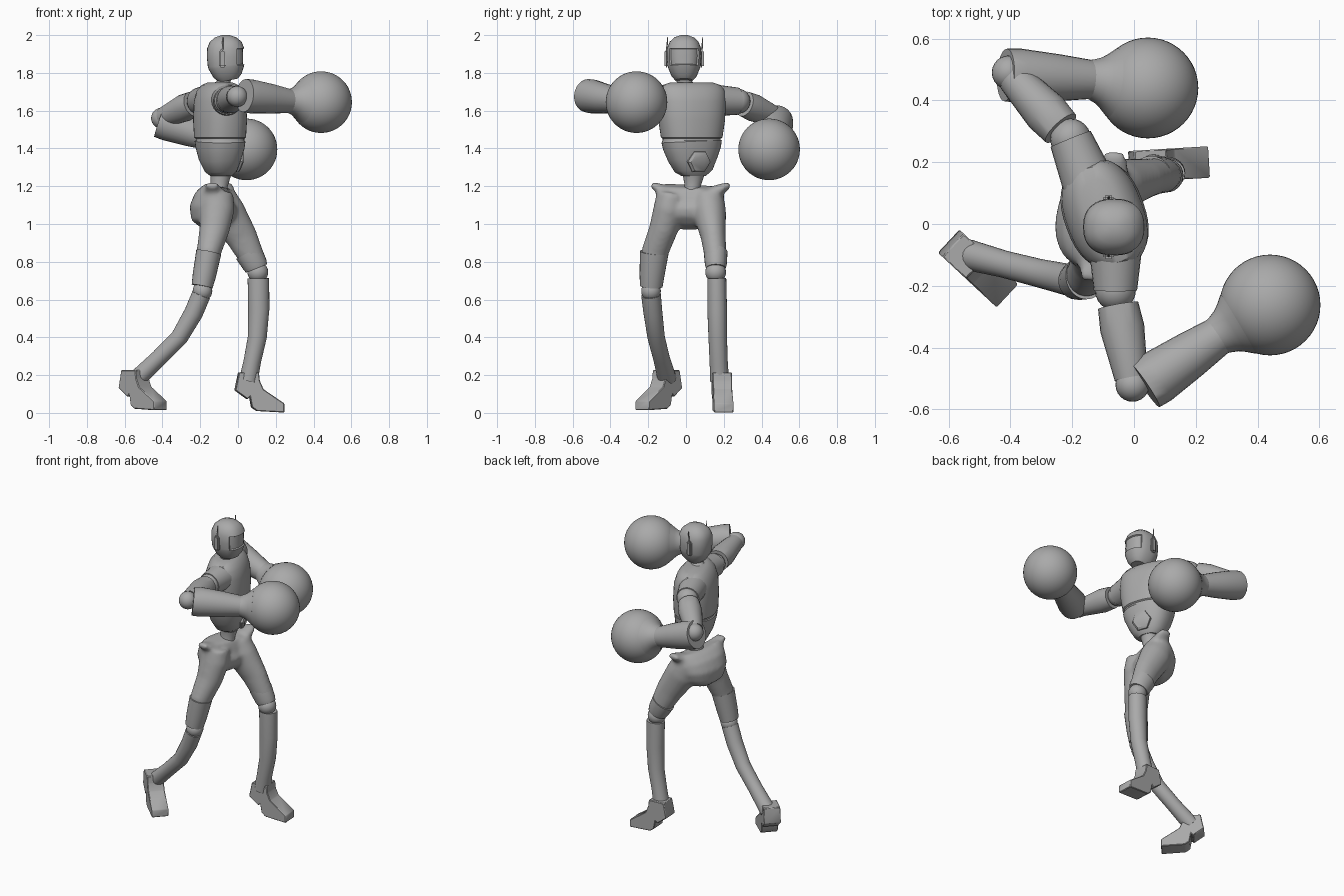
import bpy, bmesh, math
from mathutils import Vector, Matrix

old = bpy.data.objects.get("Cube")
if old:
    bpy.data.objects.remove(old)

grey = bpy.data.materials.new("plain_grey")
grey.use_nodes = True
COLOUR = (0.4, 0.4, 0.4, 1)
grey.diffuse_color = COLOUR
grey.node_tree.nodes["Principled BSDF"].inputs["Base Color"].default_value = COLOUR


def finish(name, bm, angle=35):
    """Turn a bmesh into a smooth shaded object with sharp edges kept."""
    bmesh.ops.recalc_face_normals(bm, faces=bm.faces)
    me = bpy.data.meshes.new(name)
    bm.to_mesh(me)
    bm.free()
    me.materials.append(grey)
    me.shade_smooth()
    me.set_sharp_from_angle(angle=math.radians(angle))
    ob = bpy.data.objects.new(name, me)
    bpy.context.collection.objects.link(ob)
    return ob


def add_loft(bm, rings, side=(0, 1, 0), n=24, p=1.0, hollow=()):
    """Rings are (x, y, z, half size along side, half size across)."""
    pts = [Vector(r[:3]) for r in rings]
    side = Vector(side)
    loops = []
    for i, r in enumerate(rings):
        t = (pts[min(i + 1, len(pts) - 1)] - pts[max(i - 1, 0)]).normalized()
        u = (side - t * side.dot(t)).normalized()
        v = t.cross(u)
        loop = []
        for k in range(n):
            a = math.tau * k / n
            c, s = math.cos(a), math.sin(a)
            c = math.copysign(abs(c) ** p, c)
            s = math.copysign(abs(s) ** p, s)
            loop.append(bm.verts.new(pts[i] + u * r[3] * c + v * r[-1] * s))
        loops.append(loop)
    for a, b in zip(loops, loops[1:]):
        for k in range(n):
            j = (k + 1) % n
            bm.faces.new((a[k], a[j], b[j], b[k]))
    caps = [bm.faces.new(loops[0][::-1]), bm.faces.new(loops[-1])]
    # Recessed sockets at open tube ends
    for end in hollow:
        bmesh.ops.inset_region(bm, faces=[caps[end]], thickness=0.01, depth=-0.025)


def loft(name, rings, **kw):
    bm = bmesh.new()
    add_loft(bm, rings, **kw)
    return finish(name, bm)


def ball(name, centre, r, seg=24):
    bm = bmesh.new()
    bmesh.ops.create_uvsphere(bm, u_segments=seg, v_segments=seg // 2, radius=r,
                              matrix=Matrix.Translation(centre))
    return finish(name, bm, 60)


def block(name, centre, size, bevel):
    bm = bmesh.new()
    bmesh.ops.create_cube(bm, size=1, matrix=Matrix.Translation(centre) @ Matrix.Diagonal((*size, 1)))
    bmesh.ops.bevel(bm, geom=bm.edges[:], offset=bevel, segments=2, affect='EDGES')
    return finish(name, bm)


# Head with a recessed visor
bm = bmesh.new()
add_loft(bm, [(-.05, -.01, 1.76, .045, .05), (-.055, -.01, 1.785, .068, .075),
              (-.06, -.01, 1.83, .086, .095), (-.063, -.01, 1.84, .088, .097),
              (-.065, -.01, 1.885, .092, .1), (-.065, -.01, 1.93, .09, .098),
              (-.065, -.01, 1.965, .076, .084), (-.065, -.01, 1.988, .052, .056),
              (-.065, -.01, 2.0, .018, .02)], n=32, p=.85)
bm.normal_update()
visor = [f for f in bm.faces if f.normal.x > .45 and 1.84 < f.calc_center_median().z < 1.93]
bmesh.ops.inset_region(bm, faces=visor, thickness=.004, depth=-.008)
finish("head", bm)

# Ear pods with antennas
for label, y in (("left", .083), ("right", -.103)):
    block(label + "_ear", (-.082, y, 1.875), (.036, .022, .095), .008)
    loft(label + "_antenna", [(-.082, y, 1.91, .005, .005), (-.08, y + .006, 1.99, .002, .002)], n=8)

loft("neck", [(-.09, .0, 1.70, .075, .07), (-.085, -.002, 1.735, .048, .042),
              (-.075, -.008, 1.75, .04, .036), (-.07, -.01, 1.8, .04, .036)])

# Torso turned toward its left, with a grooved rib line
YAW = math.radians(20)
SHOULDER_AXIS = (-math.sin(YAW), math.cos(YAW), 0)
loft("torso", [(-.09, .04, 1.255, .065, .055), (-.09, .04, 1.28, .1, .08),
               (-.095, .035, 1.34, .13, .104), (-.095, .032, 1.40, .153, .12),
               (-.095, .03, 1.437, .16, .125), (-.095, .03, 1.443, .154, .119),
               (-.095, .03, 1.452, .154, .119), (-.095, .03, 1.458, .163, .128),
               (-.095, .03, 1.55, .178, .131), (-.095, .03, 1.65, .184, .125),
               (-.095, .03, 1.705, .18, .107), (-.095, .03, 1.735, .16, .08),
               (-.095, .03, 1.748, .12, .055)],
     side=SHOULDER_AXIS, n=40, p=.85)
loft("waist", [(-.1, .03, 1.14, .055, .055), (-.1, .035, 1.2, .042, .045),
               (-.09, .04, 1.27, .06, .055)])

# Six-sided belly plate
loft("belly_plate", [(-.04, .055, 1.34, .064, .064), (.004, .07, 1.328, .064, .064),
                     (.012, .073, 1.326, .05, .05)], side=SHOULDER_AXIS, n=6)

# Pelvis and thighs blended into one skin
hips = bmesh.new()
HIP_AXIS = (.22, .97, 0)
add_loft(hips, [(-.12, .025, .98, .07, .06), (-.13, .025, 1.03, .145, .115),
                (-.13, .025, 1.09, .17, .122), (-.125, .025, 1.14, .172, .1),
                (-.11, .025, 1.175, .18, .075), (-.105, .025, 1.2, .185, .05)],
         side=HIP_AXIS, p=.9)
add_loft(hips, [(-.1, .115, 1.14, .085, .09), (-.06, .125, 1.06, .088, .1),
                (.02, .145, .93, .066, .084), (.075, .157, .82, .058, .068),
                (.09, .158, .785, .05, .058)])
add_loft(hips, [(-.115, -.075, 1.16, .08, .09), (-.11, -.09, 1.08, .082, .093),
                (-.125, -.12, .97, .076, .08), (-.155, -.165, .85, .072, .065),
                (-.178, -.18, .73, .06, .058), (-.188, -.182, .68, .054, .052)])
# Hip crests
for a, b in (((-.07, .15, 1.165), (-.06, .232, 1.21)), ((-.13, -.1, 1.165), (-.14, -.182, 1.21))):
    add_loft(hips, [(*a, .04, .06), (*b, .016, .035)], side=(0, 0, 1), n=12)
pelvis = finish("pelvis_and_thighs", hips)
mod = pelvis.modifiers.new("blend", 'REMESH')
mod.mode, mod.voxel_size, mod.use_smooth_shade = 'VOXEL', .012, True
mod = pelvis.modifiers.new("soften", 'SMOOTH')
mod.factor, mod.iterations = .5, 8

# Knee guards, knee balls and shins
loft("left_knee_guard", [(.055, .157, .85, .063, .074), (.09, .158, .785, .058, .066),
                         (.098, .158, .765, .052, .06)], hollow=[1])
loft("right_knee_guard", [(-.155, -.168, .85, .076, .067), (-.178, -.18, .73, .066, .062),
                          (-.19, -.184, .67, .06, .056)], hollow=[1])
ball("left_knee", (.105, .157, .745), .055)
ball("right_knee", (-.188, -.185, .645), .052)
loft("left_shin", [(.108, .163, .712, .05, .057), (.11, .165, .55, .052, .056),
                   (.102, .168, .4, .049, .05), (.075, .173, .27, .048, .046),
                   (.055, .178, .17, .05, .05)], hollow=[0])
loft("right_shin", [(-.195, -.185, .625, .052, .05), (-.235, -.175, .53, .05, .05),
                    (-.31, -.158, .4, .046, .046), (-.42, -.13, .29, .044, .044),
                    (-.535, -.1, .18, .05, .048)], hollow=[0])

# Feet: one raised-heel side profile given a width
FOOT = [(0, .12), (.065, .072), (.078, .085), (.088, .03), (.115, .01), (.26, .002),
        (.26, .05), (.15, .125), (.13, .17), (.125, .215), (.02, .215)]


def foot(name, heel, toe_dir):
    d = Vector(toe_dir).normalized()
    across = Vector((-d.y, d.x, 0))
    bm = bmesh.new()
    face = bm.faces.new([bm.verts.new(Vector(heel) + d * s + Vector((0, 0, z)) - across * .051)
                         for s, z in FOOT])
    out = bmesh.ops.extrude_face_region(bm, geom=[face])["geom"]
    bmesh.ops.translate(bm, vec=across * .102, verts=[v for v in out if isinstance(v, bmesh.types.BMVert)])
    bmesh.ops.bevel(bm, geom=bm.edges[:], offset=.004, segments=1, affect='EDGES')
    finish(name, bm)


foot("left_foot", (-.017, .185, 0), (1, .06, 0))
foot("right_foot", (-.6, -.055, .012), (.73, -.68, 0))


# Arms: shoulder cap, upper arm, elbow, forearm and round glove
def arm(label, cap, shoulder, elbow, cuff, wrist, glove):
    up = (0, 0, 1)
    loft(label + "_shoulder_cap", [(*cap, .085, .085), (*shoulder, .072, .07)], side=up)
    ball(label + "_shoulder", shoulder, .066)
    s, e = Vector(shoulder), Vector(elbow)
    loft(label + "_upper_arm", [(*s.lerp(e, .16), .068, .066), (*s.lerp(e, .4), .073, .072),
                                (*s.lerp(e, .93), .053, .054)], side=up, hollow=[0, 1])
    ball(label + "_elbow", elbow, .055)
    c, w, g = Vector(cuff), Vector(wrist), Vector(glove)
    loft(label + "_forearm", [(*c, .088, .085), (*c.lerp(w, .15), .09, .088),
                              (*c.lerp(w, .6), .078, .076), (*w, .062, .062)],
         side=up, hollow=[0])
    back = (w - g).normalized()
    loft(label + "_glove_cuff", [(*(g + back * t), r, r) for t, r in
                                 ((.225, .056), (.19, .066), (.165, .076), (.145, .09), (.12, .112))],
         side=up, n=32)
    ball(label + "_glove", glove, .163, 48)


arm("left", (-.15, .14, 1.655), (-.205, .275, 1.65), (-.405, .49, 1.56),
    (-.415, .482, 1.545), (-.13, .467, 1.447), (.045, .44, 1.395))
arm("right", (-.06, -.09, 1.655), (-.06, -.215, 1.65), (-.005, -.52, 1.675),
    (.035, -.522, 1.68), (.28, -.357, 1.65), (.44, -.262, 1.645))
